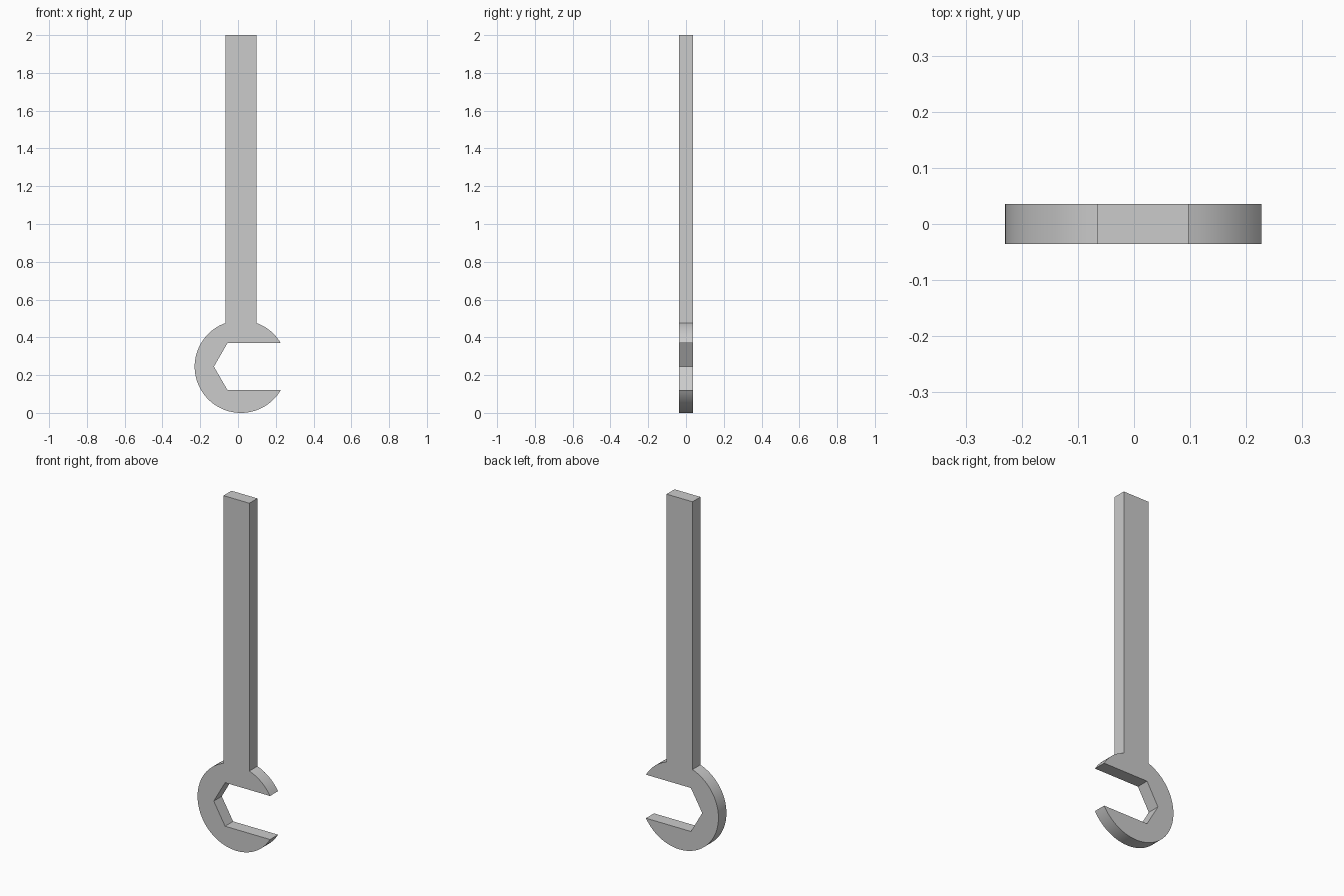
import bpy, bmesh
from math import asin, acos, sin, cos, pi, radians

cube = bpy.data.objects.get("Cube")
if cube:
    bpy.data.objects.remove(cube)

CX, CZ = 0.0155, 0.245      # head centre
R = 0.245                   # head radius
HEX = 0.143                 # hexagonal opening, centre to corner
HALF_JAW = HEX * sin(pi / 3)
HALF_SHAFT = 0.0815
HALF_THICK = 0.036
TOP = 2.0


def arc(a, b, steps):
    return [(CX + R * cos(a + (b - a) * i / steps),
             CZ + R * sin(a + (b - a) * i / steps)) for i in range(steps + 1)]


# Outline: upper jaw, shaft, round back and lower jaw, hexagonal opening
tip = asin(HALF_JAW / R)
neck = acos(HALF_SHAFT / R)
outline = arc(tip, neck, 10)
outline += [(CX + HALF_SHAFT, TOP), (CX - HALF_SHAFT, TOP)]
outline += arc(pi - neck, 2 * pi - tip, 56)
outline += [(CX + HEX * cos(a), CZ + HEX * sin(a))
            for a in (4 * pi / 3, pi, 2 * pi / 3)]

# Extrude the outline through the thickness
bm = bmesh.new()
face = bm.faces.new([bm.verts.new((x, -HALF_THICK, z)) for x, z in outline])
side = bmesh.ops.extrude_face_region(bm, geom=[face], use_keep_orig=True)
verts = [v for v in side["geom"] if isinstance(v, bmesh.types.BMVert)]
bmesh.ops.translate(bm, verts=verts, vec=(0, 2 * HALF_THICK, 0))
bmesh.ops.recalc_face_normals(bm, faces=bm.faces)
mesh = bpy.data.meshes.new("open_end_wrench")
bm.to_mesh(mesh)
bm.free()
wrench = bpy.data.objects.new("open_end_wrench", mesh)
bpy.context.collection.objects.link(wrench)

# Plain grey metal
grey = bpy.data.materials.new("grey_metal")
grey.use_nodes = True
color = (0.6, 0.6, 0.6, 1)
grey.diffuse_color = color
grey.node_tree.nodes["Principled BSDF"].inputs["Base Color"].default_value = color
mesh.materials.append(grey)

# Smooth the round edge, keep the corners sharp
bpy.ops.object.select_all(action="DESELECT")
wrench.select_set(True)
bpy.context.view_layer.objects.active = wrench
bpy.ops.object.shade_smooth_by_angle(angle=radians(30))
